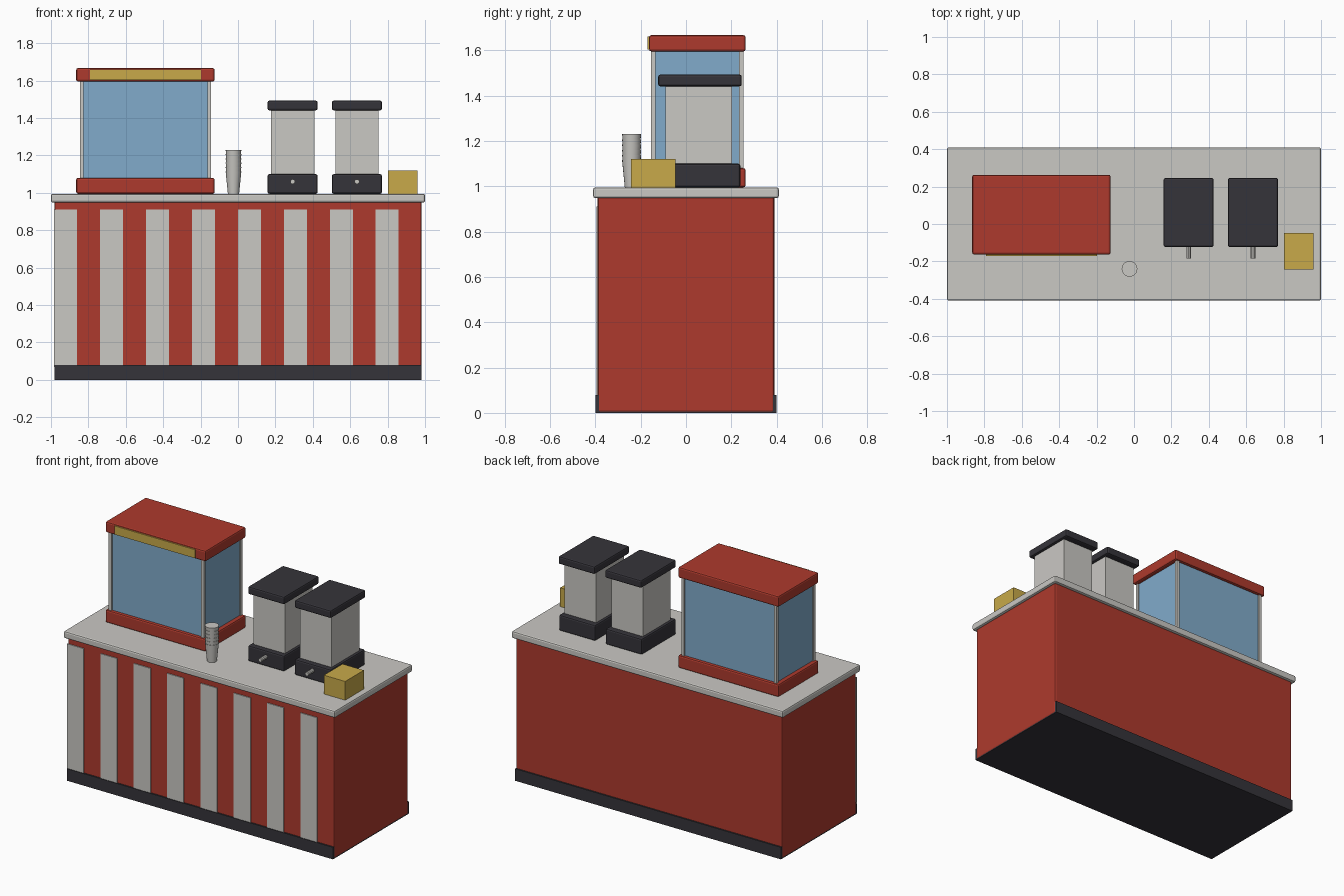
import bpy, bmesh
from mathutils import Matrix

cube = bpy.data.objects.get("Cube")
if cube:
    bpy.data.objects.remove(cube, do_unlink=True)


def material(name, r, g, b):
    m = bpy.data.materials.new(name)
    m.use_nodes = True
    m.diffuse_color = (r, g, b, 1)
    m.node_tree.nodes["Principled BSDF"].inputs["Base Color"].default_value = (r, g, b, 1)
    return m


RED = material("red paint", 0.42, 0.042, 0.026)
LIGHT = material("light grey", 0.59, 0.58, 0.55)
DARK = material("charcoal", 0.036, 0.034, 0.042)
GOLD = material("gold", 0.58, 0.40, 0.068)
GLASS = material("blue glass", 0.22, 0.41, 0.60)


def finish(name, bm, mat):
    mesh = bpy.data.meshes.new(name)
    bm.to_mesh(mesh)
    bm.free()
    mesh.materials.append(mat)
    ob = bpy.data.objects.new(name, mesh)
    bpy.context.collection.objects.link(ob)
    return ob


def box(name, x, y, z, mat, bevel=0):
    """Box from (low, high) ranges, with optional rounded edges."""
    bm = bmesh.new()
    bmesh.ops.create_cube(bm, size=1)
    size = [r[1] - r[0] for r in (x, y, z)]
    mid = [(r[0] + r[1]) / 2 for r in (x, y, z)]
    bmesh.ops.transform(bm, matrix=Matrix.Translation(mid) @ Matrix.Diagonal((*size, 1)), verts=bm.verts)
    ob = finish(name, bm, mat)
    if bevel:
        mod = ob.modifiers.new("Bevel", "BEVEL")
        mod.width = bevel
        mod.segments = 2
    return ob


def smooth(ob):
    bpy.ops.object.select_all(action="DESELECT")
    ob.select_set(True)
    bpy.context.view_layer.objects.active = ob
    bpy.ops.object.shade_smooth_by_angle()


TOP = 0.995

# Counter
box("counter_body", (-0.982, 0.982), (-0.39, 0.39), (0.002, 0.96), RED, 0.01)
box("plinth", (-0.98, 0.98), (-0.4, 0.4), (0, 0.08), DARK)
box("countertop", (-1, 1), (-0.41, 0.41), (0.948, TOP), LIGHT, 0.01)

# Front stripes, every second band
band = 1.965 / 16
for i in range(8):
    left = -0.983 + 2 * i * band
    box(f"front_stripe_{i + 1}", (left, left + band), (-0.396, -0.388), (0.07, 0.91), LIGHT)

# Glass display cabinet
CX, CY = -0.495, 0.05
for name, low, high in (("cabinet_base", TOP, 1.08), ("cabinet_roof", 1.595, 1.667)):
    box(name, (CX - 0.37, CX + 0.37), (CY - 0.213, CY + 0.213), (low, high), RED, 0.01)
box("cabinet_glass", (CX - 0.342, CX + 0.342), (CY - 0.194, CY + 0.194), (1.07, 1.6), GLASS)
for sx in (-1, 1):
    for sy in (-1, 1):
        px, py = CX + sx * 0.341, CY + sy * 0.194
        box("cabinet_post", (px - 0.01, px + 0.01), (py - 0.01, py + 0.01), (1.07, 1.6), LIGHT)
box("cabinet_sign", (CX - 0.297, CX + 0.297), (-0.17, -0.162), (1.603, 1.66), GOLD)

# Drink dispensers
for i, dx in enumerate((0.292, 0.636), 1):
    wide, narrow = (dx - 0.134, dx + 0.134), (dx - 0.116, dx + 0.116)
    box(f"dispenser_base_{i}", wide, (-0.123, 0.24), (TOP, 1.1), DARK, 0.01)
    box(f"dispenser_tank_{i}", narrow, (-0.09, 0.203), (1.09, 1.45), LIGHT)
    box(f"dispenser_lid_{i}", wide, (-0.123, 0.246), (1.441, 1.493), DARK, 0.01)
    bm = bmesh.new()
    bmesh.ops.create_cone(bm, cap_ends=True, segments=10, radius1=0.013, radius2=0.013, depth=0.08,
                          matrix=Matrix.Translation((dx, -0.145, 1.06)) @ Matrix.Rotation(1.5708, 4, "X"))
    smooth(finish(f"dispenser_spout_{i}", bm, LIGHT))

# Stack of nested paper cups
bm = bmesh.new()
for i in range(6):
    bmesh.ops.create_cone(bm, cap_ends=True, segments=20, radius1=0.03, radius2=0.042, depth=0.12,
                          matrix=Matrix.Translation((-0.024, -0.24, TOP + 0.06 + i * 0.023)))
smooth(finish("cup_stack", bm, LIGHT))

# Napkin box
box("napkin_box", (0.803, 0.96), (-0.243, -0.047), (TOP, 1.12), GOLD)
